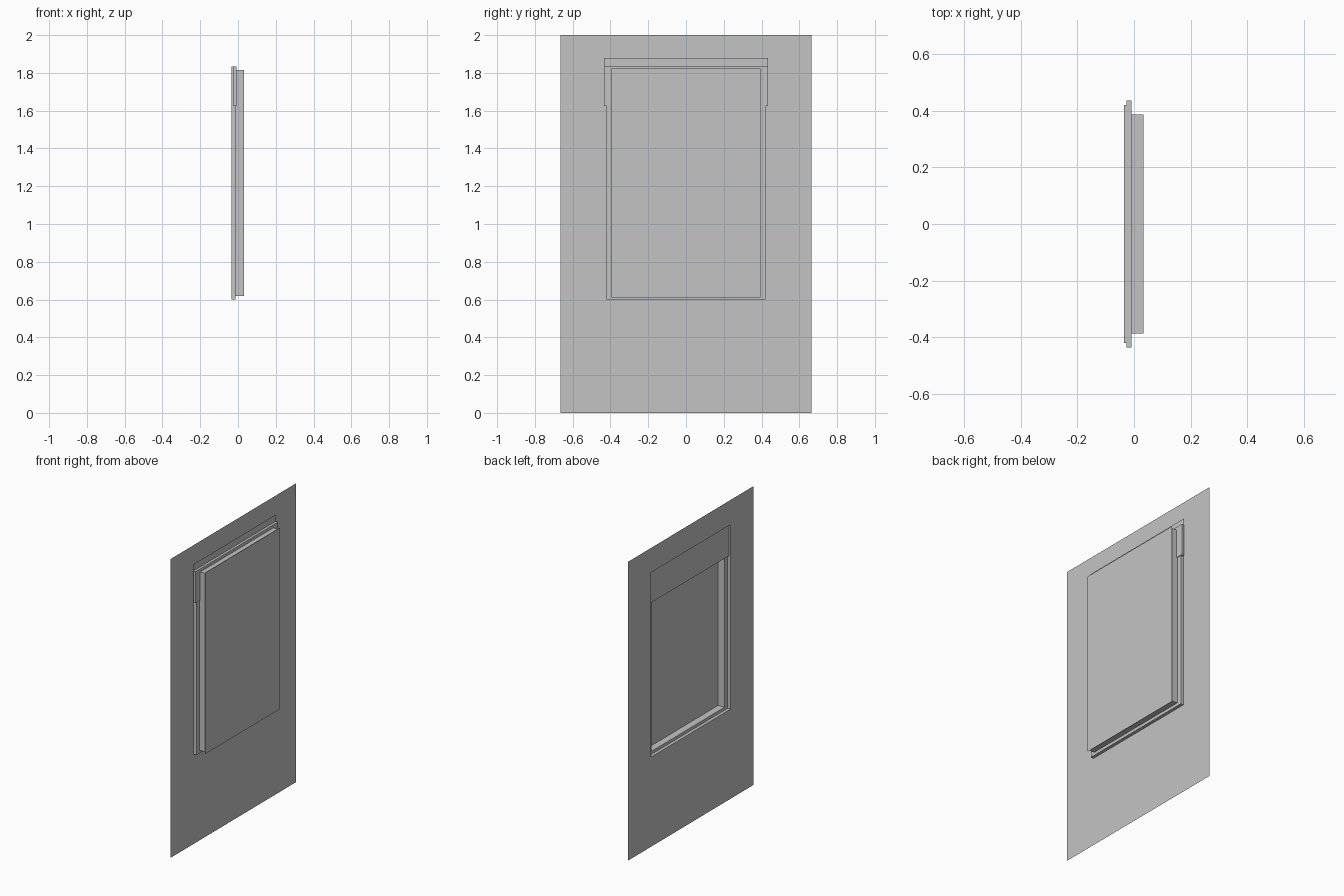
import bpy
import bmesh

if "Cube" in bpy.data.objects:
    bpy.data.objects.remove(bpy.data.objects["Cube"], do_unlink=True)

# One plain grey for every part
grey = bpy.data.materials.new("plain_grey")
grey.use_nodes = True
colour = (0.55, 0.55, 0.55, 1)
grey.diffuse_color = colour
grey.node_tree.nodes["Principled BSDF"].inputs["Base Color"].default_value = colour


def sheet(name, rings, cap=False):
    """Thin sheet through rectangles given as (x, half width, bottom, top)."""
    bm = bmesh.new()
    loops = [[bm.verts.new((x, y, z)) for y, z in
              ((-w, low), (w, low), (w, high), (-w, high))]
             for x, w, low, high in rings]
    for outer, inner in zip(loops, loops[1:]):
        for i in range(4):
            j = (i + 1) % 4
            bm.faces.new((outer[i], outer[j], inner[j], inner[i]))
    if cap:
        bm.faces.new(loops[-1])
    mesh = bpy.data.meshes.new(name)
    bm.to_mesh(mesh)
    bm.free()
    mesh.materials.append(grey)
    obj = bpy.data.objects.new(name, mesh)
    bpy.context.collection.objects.link(obj)
    return obj


# Depths from the wall out to the pane
wall_x, header_x, flange_x, cover_x, pane_x = -0.035, -0.026, -0.014, -0.009, 0.033

opening = (wall_x, 0.42, 0.6, 1.835)
flange = (flange_x, 0.42, 0.6, 1.835)
throat = (flange_x, 0.387, 0.62, 1.815)
throat_end = (pane_x, 0.387, 0.62, 1.815)

# Flat wall with a window opening
sheet("wall_panel", [(wall_x, 0.665, 0, 2), opening])

# Stepped frame pushed out of the wall, open at the back
sheet("window_frame", [opening, flange, throat, throat_end])

# Pane slightly wider than the frame throat
sheet("window_pane", [(pane_x, 0.395, 0.61, 1.823)], cap=True)

# Header: thin back plate with a shallow cover over the frame top
sheet("header_plate", [(header_x, 0.435, 1.625, 1.88)], cap=True)
sheet("header_cover", [(header_x, 0.435, 1.625, 1.835),
                       (cover_x, 0.435, 1.625, 1.835)], cap=True)
